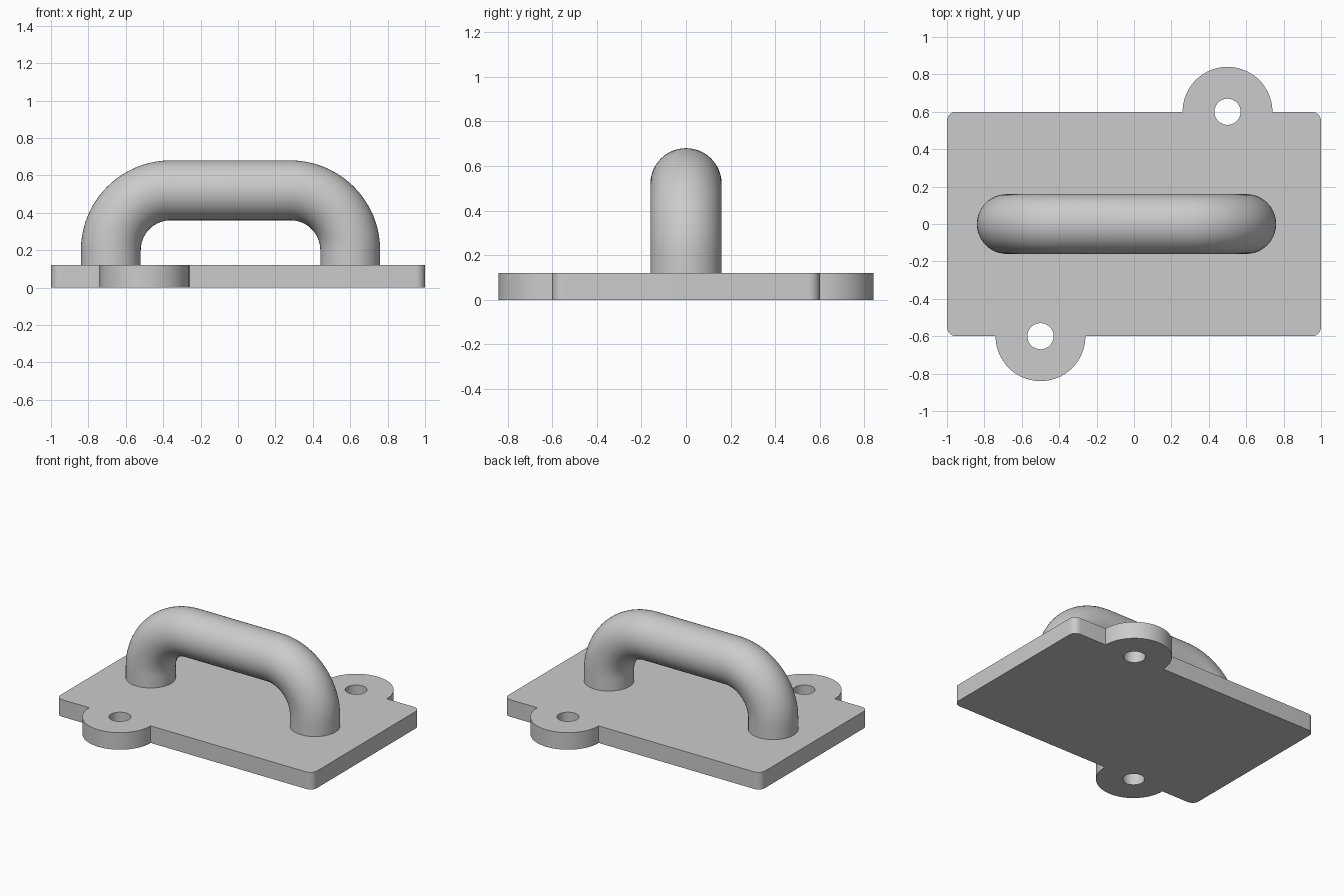
import bpy, bmesh
from math import sin, cos, pi, radians

cube = bpy.data.objects.get("Cube")
if cube:
    bpy.data.objects.remove(cube, do_unlink=True)

PLATE_H = 0.12
HALF_X, HALF_Y, CORNER = 1.0, 0.6, 0.05
LUG_X, LUG_R, HOLE_R = 0.5, 0.24, 0.07
TUBE_R, BEND_R, TOP_Z = 0.16, 0.32, 0.52
LEG_LEFT, LEG_RIGHT = 0.6, -0.68

grey = bpy.data.materials.new("light_grey")
grey.use_nodes = True
color = (0.6, 0.6, 0.6, 1)
grey.diffuse_color = color
grey.node_tree.nodes["Principled BSDF"].inputs["Base Color"].default_value = color


def arc(cx, cy, r, start, end, steps):
    angles = [radians(start + (end - start) * i / steps) for i in range(steps + 1)]
    return [(cx + r * cos(a), cy + r * sin(a)) for a in angles]


def finish(name, bm):
    """Turn a bmesh into a grey object with smooth curves and sharp edges."""
    bmesh.ops.recalc_face_normals(bm, faces=bm.faces)
    mesh = bpy.data.meshes.new(name)
    bm.to_mesh(mesh)
    bm.free()
    mesh.materials.append(grey)
    obj = bpy.data.objects.new(name, mesh)
    bpy.context.collection.objects.link(obj)
    bpy.ops.object.select_all(action='DESELECT')
    obj.select_set(True)
    bpy.context.view_layer.objects.active = obj
    bpy.ops.object.shade_smooth_by_angle(angle=radians(30))
    return obj


# Base plate: rounded rectangle with two diagonal lugs and bolt holes
cx, cy = HALF_X - CORNER, HALF_Y - CORNER
half = (arc(cx, -cy, CORNER, -90, 0, 8) + arc(cx, cy, CORNER, 0, 90, 8)
        + arc(LUG_X, HALF_Y, LUG_R, 0, 180, 40))
outline = half + [(-x, -y) for x, y in half]
holes = [arc(s * LUG_X, s * HALF_Y, HOLE_R, 0, 360, 40)[:-1] for s in (1, -1)]

curve = bpy.data.curves.new("plate_outline", 'CURVE')
curve.dimensions = '2D'
curve.fill_mode = 'BOTH'
curve.extrude = PLATE_H / 2
for loop in [outline] + holes:
    spline = curve.splines.new('POLY')
    spline.points.add(len(loop) - 1)
    for point, (x, y) in zip(spline.points, loop):
        point.co = (x, y, 0, 1)
    spline.use_cyclic_u = True

helper = bpy.data.objects.new("plate_outline", curve)
bpy.context.collection.objects.link(helper)
bpy.context.view_layer.update()
evaluated = helper.evaluated_get(bpy.context.evaluated_depsgraph_get())
bm = bmesh.new()
bm.from_mesh(evaluated.to_mesh())
evaluated.to_mesh_clear()
bpy.data.objects.remove(helper, do_unlink=True)
bmesh.ops.remove_doubles(bm, verts=bm.verts, dist=0.0001)
bmesh.ops.translate(bm, verts=bm.verts, vec=(0, 0, PLATE_H / 2))
finish("base_plate", bm)

# Handle: round bar swept up one leg, along the grip and down the other leg
bend_z = TOP_Z - BEND_R
path = [(LEG_LEFT, PLATE_H, 0)]
for x, start in ((LEG_LEFT - BEND_R, 0), (LEG_RIGHT + BEND_R, 90)):
    for i, (px, pz) in enumerate(arc(x, bend_z, BEND_R, start, start + 90, 20)):
        path.append((px, pz, radians(start + 90 * i / 20)))
path.append((LEG_RIGHT, PLATE_H, pi))

SIDES = 48
bm = bmesh.new()
rings = []
for px, pz, a in path:
    ring = []
    for k in range(SIDES):
        t = 2 * pi * k / SIDES
        out = TUBE_R * cos(t)
        ring.append(bm.verts.new((px + out * cos(a), TUBE_R * sin(t), pz + out * sin(a))))
    rings.append(ring)
for lower, upper in zip(rings, rings[1:]):
    for k in range(SIDES):
        n = (k + 1) % SIDES
        bm.faces.new((lower[k], lower[n], upper[n], upper[k]))
bm.faces.new(rings[0])
bm.faces.new(rings[-1])
finish("handle", bm)
